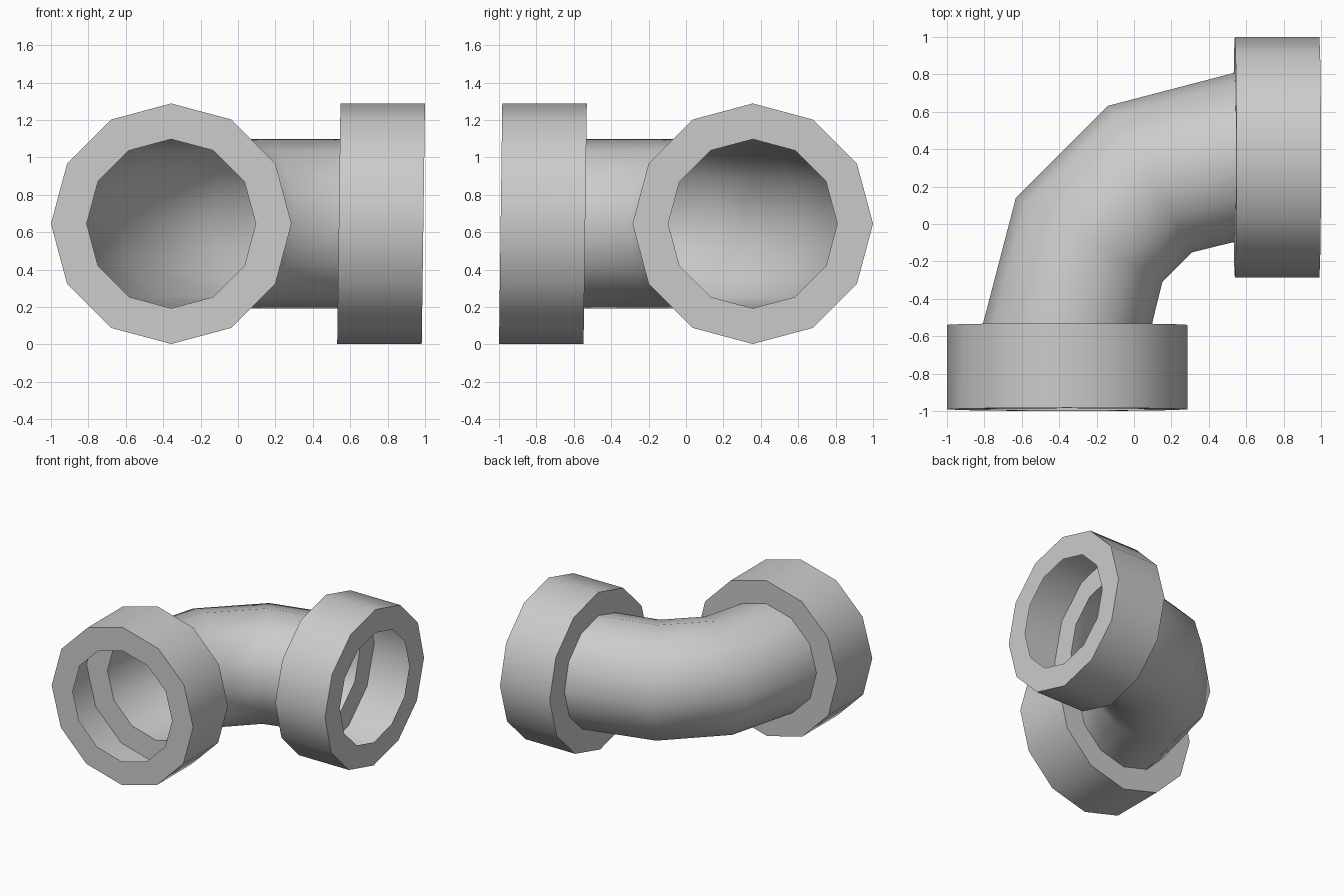
import bpy, math
from mathutils import Vector

if "Cube" in bpy.data.objects:
    bpy.data.objects.remove(bpy.data.objects["Cube"])

SIDES = 12
AXIS = 0.357      # offset of each opening from the centre
HEIGHT = 0.645    # height of the pipe axis
BORE, OUTER = 0.452, 0.643
TILT = 0.0135     # slight lean of every ring along the path


def ring(x, y, heading, radius):
    """12-sided section facing along the path; heading turns from +y to +x."""
    h = math.radians(heading)
    along = Vector((math.sin(h), math.cos(h), 0))
    side = Vector((math.cos(h), -math.sin(h), 0))
    pts = []
    for k in range(SIDES):
        a = 2 * math.pi * k / SIDES
        c, s = radius * math.cos(a), radius * math.sin(a)
        pts.append(Vector((x, y, HEIGHT + s)) + side * c + along * (TILT * s))
    return pts


def skin(name, sections):
    """Bridge consecutive rings into an open shell."""
    verts = [p for sec in sections for p in ring(*sec)]
    faces = []
    for i in range(len(sections) - 1):
        for k in range(SIDES):
            n = (k + 1) % SIDES
            a, b = i * SIDES, (i + 1) * SIDES
            faces.append((a + k, b + k, b + n, a + n))
    mesh = bpy.data.meshes.new(name)
    mesh.from_pydata(verts, [], faces)
    obj = bpy.data.objects.new(name, mesh)
    bpy.context.collection.objects.link(obj)
    bpy.ops.object.select_all(action='DESELECT')
    obj.select_set(True)
    bpy.context.view_layer.objects.active = obj
    bpy.ops.object.shade_smooth_by_angle(angle=math.radians(40))
    return obj


END, BACK = 0.991, 0.539

# Curved pipe
skin("elbow_pipe", [
    (-AXIS, -BACK, 0, BORE),
    (-0.24, -0.085, 30, BORE),
    (0.085, 0.24, 60, BORE),
    (BACK, AXIS, 90, BORE)])

# Hollow collars: rim, outer wall and shoulder, with no inner sleeve
profile = [(END, BORE), (END, OUTER), (BACK, OUTER), (BACK, BORE)]
skin("front_collar", [(-AXIS, -d, 0, r) for d, r in profile])
skin("right_collar", [(d, AXIS, 90, r) for d, r in reversed(profile)])
